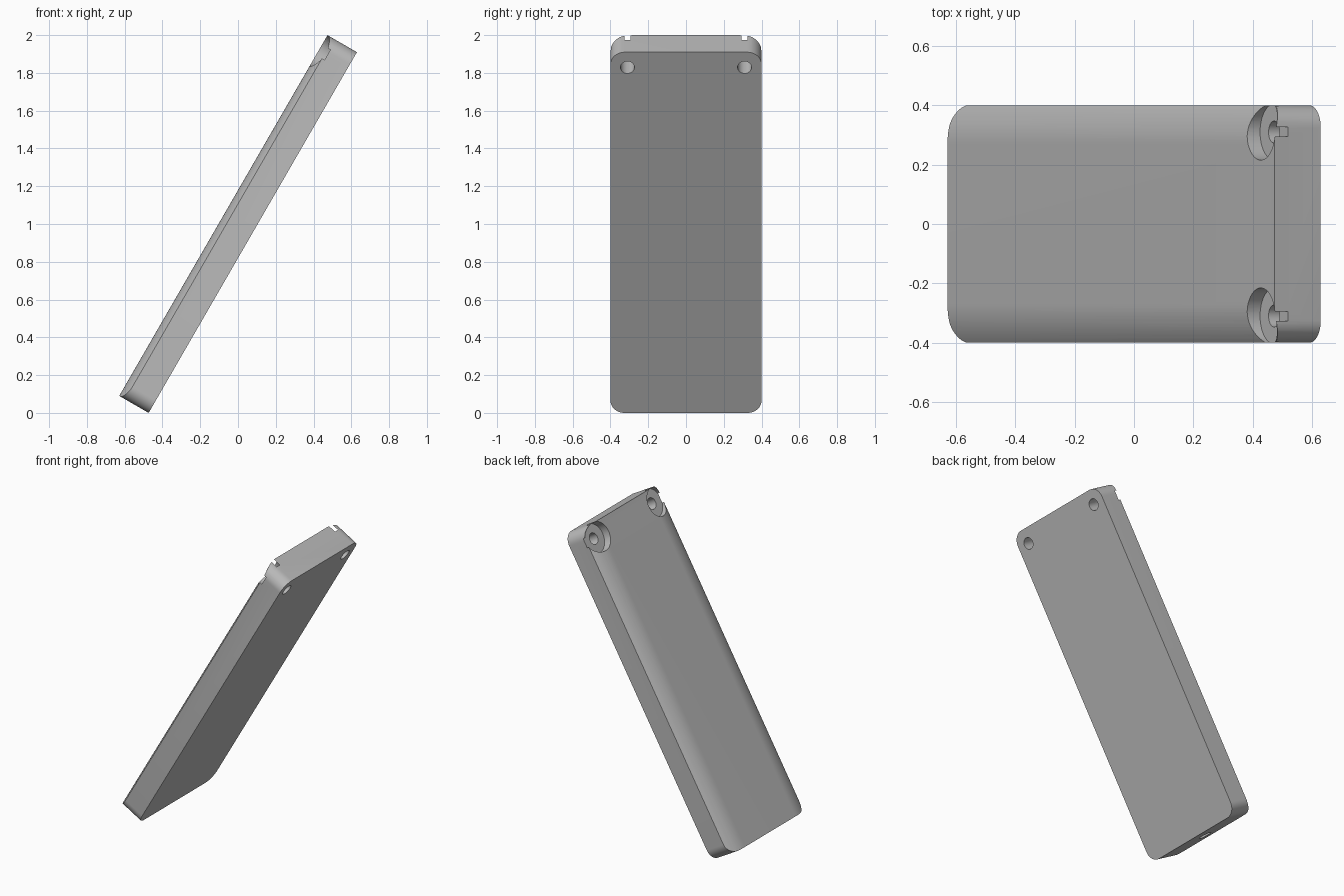
import bpy, bmesh, math
from mathutils import Matrix, Vector

LENGTH, WIDTH, THICK = 2.205, 0.8, 0.18
CORNER = 0.075
SHOULDER_R, SHOULDER_Y = 0.25, 0.27
HOLE_X, HOLE_Y = 2.112, 0.31

default = bpy.data.objects.get("Cube")
if default:
    bpy.data.objects.remove(default, do_unlink=True)

grey = bpy.data.materials.new("plain grey")
grey.use_nodes = True
colour = (0.5, 0.5, 0.5, 1)
grey.diffuse_color = colour
grey.node_tree.nodes["Principled BSDF"].inputs["Base Color"].default_value = colour


def prism(name, points, direction):
    """Extrude a closed outline along a direction."""
    bm = bmesh.new()
    face = bm.faces.new([bm.verts.new(p) for p in points])
    new = bmesh.ops.extrude_face_region(bm, geom=[face])["geom"]
    moved = [v for v in new if isinstance(v, bmesh.types.BMVert)]
    bmesh.ops.translate(bm, verts=moved, vec=Vector(direction))
    bmesh.ops.recalc_face_normals(bm, faces=bm.faces)
    mesh = bpy.data.meshes.new(name)
    bm.to_mesh(mesh)
    bm.free()
    obj = bpy.data.objects.new(name, mesh)
    bpy.context.collection.objects.link(obj)
    return obj


def rounded_rect(cx, cy, w, h, r, steps=10):
    """Outline of a rectangle with round corners; a circle when w = h = 2r."""
    pts = []
    for i, (sx, sy) in enumerate([(1, 1), (-1, 1), (-1, -1), (1, -1)]):
        for k in range(steps + 1):
            a = math.pi / 2 * (i + k / steps)
            pts.append((cx + sx * (w / 2 - r) + r * math.cos(a),
                        cy + sy * (h / 2 - r) + r * math.sin(a)))
    return pts


def cylinder(name, x, y, radius, z0, z1):
    turns = [math.tau * k / 48 for k in range(48)]
    return prism(name, [(x + radius * math.cos(a), y + radius * math.sin(a), z0)
                        for a in turns], (0, 0, z1 - z0))


def cut(target, cutter, operation="DIFFERENCE"):
    """Apply a boolean and discard the cutter."""
    mod = target.modifiers.new("cut", "BOOLEAN")
    mod.operation, mod.solver, mod.object = operation, "EXACT", cutter
    graph = bpy.context.evaluated_depsgraph_get()
    mesh = bpy.data.meshes.new_from_object(target.evaluated_get(graph))
    target.modifiers.clear()
    target.data = mesh
    bpy.data.objects.remove(cutter, do_unlink=True)


# Slab with round corners in plan
plan = rounded_rect(LENGTH / 2, 0, LENGTH, WIDTH, CORNER)
case = prism("case", [(x, y, 0) for x, y in plan], (0, 0, THICK + 0.1))

# Cross-section: flat top with curved shoulders down both long sides
half = []
for k in range(13):
    t = 0.156 * k / 12
    drop = SHOULDER_R - math.sqrt(SHOULDER_R ** 2 - t ** 2)
    half.append((SHOULDER_Y + t, THICK - drop))
half.append((half[-1][0], -0.1))
section = half + [(-y, z) for y, z in reversed(half)]
cut(case, prism("section", [(-0.1, y, z) for y, z in section],
                (LENGTH + 0.2, 0, 0)), "INTERSECT")

# Screw holes with counterbores
for side in (1, -1):
    cut(case, cylinder("counterbore", HOLE_X, side * HOLE_Y, 0.0945, 0.128, 0.3))
    cut(case, cylinder("bore", HOLE_X, side * HOLE_Y, 0.037, -0.1, 0.2))

# Small slot in the lower end
slot = rounded_rect(0, 0.11, 0.09, 0.05, 0.024)
cut(case, prism("slot", [(-0.1, y, z) for y, z in slot], (0.2, 0, 0)))

# Stand the slab up, leaning
case.data.transform(Matrix.Translation((-0.473, 0, 0))
                    @ Matrix.Rotation(math.radians(-60), 4, "Y"))
case.data.materials.clear()
case.data.materials.append(grey)
for poly in case.data.polygons:
    poly.material_index = 0

bpy.ops.object.select_all(action="DESELECT")
case.select_set(True)
bpy.context.view_layer.objects.active = case
bpy.ops.object.shade_smooth_by_angle(angle=math.radians(25))
